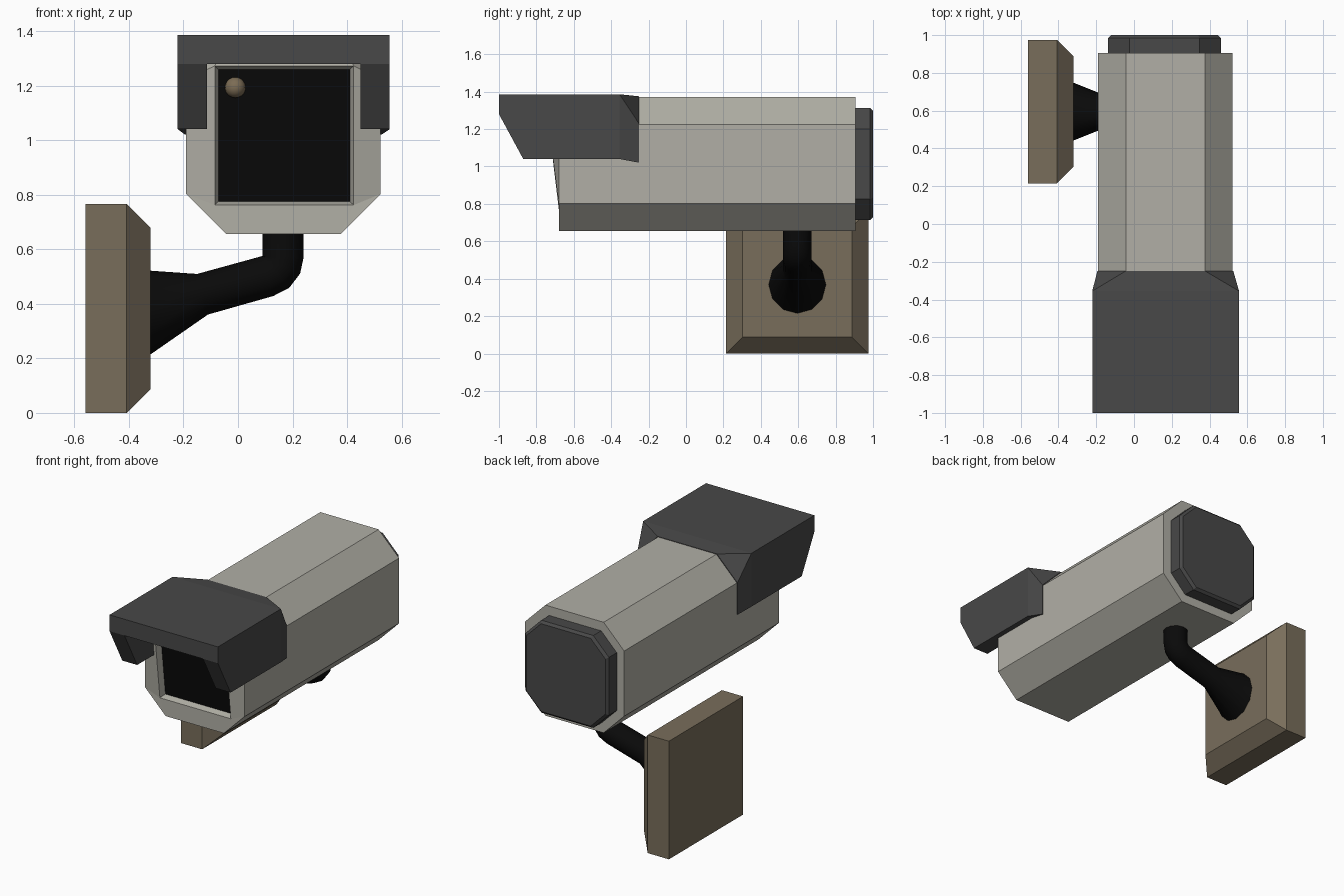
import bpy, bmesh, math
from mathutils import Vector

if "Cube" in bpy.data.objects:
    bpy.data.objects.remove(bpy.data.objects["Cube"])


def material(name, rgb):
    m = bpy.data.materials.new(name)
    m.diffuse_color = (*rgb, 1)
    m.use_nodes = True
    m.node_tree.nodes["Principled BSDF"].inputs["Base Color"].default_value = m.diffuse_color
    return m


SHELL = material("warm light grey", (0.44, 0.43, 0.38))
DARK = material("dark grey", (0.065, 0.065, 0.065))
BLACK = material("near black", (0.003, 0.003, 0.003))
BROWN = material("dull brown", (0.19, 0.155, 0.105))
LAMP = material("lamp tan", (0.2, 0.15, 0.09))


def loft(name, rings, mats, caps=None, last_mat=0):
    """Skin a list of equal-length rings; caps lists index tuples closing each end."""
    bm = bmesh.new()
    rows = [[bm.verts.new(p) for p in r] for r in rings]
    n = len(rows[0])
    for a, b in zip(rows, rows[1:]):
        for i in range(n):
            j = (i + 1) % n
            bm.faces.new((a[i], a[j], b[j], b[i]))
    for row, mat in ((rows[0], 0), (rows[-1], last_mat)):
        for idx in caps or [range(n)]:
            bm.faces.new([row[i] for i in idx]).material_index = mat
    bmesh.ops.remove_doubles(bm, verts=bm.verts, dist=1e-5)
    bmesh.ops.recalc_face_normals(bm, faces=bm.faces)
    me = bpy.data.meshes.new(name)
    bm.to_mesh(me)
    bm.free()
    ob = bpy.data.objects.new(name, me)
    bpy.context.collection.objects.link(ob)
    for m in mats:
        me.materials.append(m)
    return ob


def octagon(x0, x1, z0, z1, c, y):
    """Rectangle with corners cut by c; c = 0 doubles the corners. y may depend on z."""
    pts = [(x0 + c, z0), (x1 - c, z0), (x1, z0 + c), (x1, z1 - c),
           (x1 - c, z1), (x0 + c, z1), (x0, z1 - c), (x0, z0 + c)]
    return [(x, y(z) if callable(y) else y, z) for x, z in pts]


def slant(offset):
    return lambda z: -0.68 + offset - 0.12 * (z - 0.77)


# camera body: eight-sided tube, leaning front rim and recessed black window
loft("camera_body", [
    octagon(-0.19, 0.522, 0.655, 1.372, 0.147, 0.905),
    octagon(-0.19, 0.522, 0.655, 1.372, 0.147, -0.68),
    octagon(-0.085, 0.424, 0.762, 1.272, 0, slant(0)),
    octagon(-0.072, 0.41, 0.775, 1.259, 0, slant(0.04)),
], [SHELL, BLACK], last_mat=1)

# rear cap with a small bevelled edge
loft("rear_cap", [
    octagon(-0.137, 0.46, 0.713, 1.312, 0.112, 0.88),
    octagon(-0.137, 0.46, 0.713, 1.312, 0.112, 0.985),
    octagon(-0.122, 0.445, 0.728, 1.297, 0.106, 1.0),
], [DARK])

# sun hood: U section, raked front, tapering back onto the body
U = [(-0.221, 1.04), (-0.221, 1.28), (-0.221, 1.386), (-0.221, 1.386),
     (0.556, 1.386), (0.556, 1.386), (0.556, 1.28), (0.556, 1.04),
     (0.449, 1.04), (0.449, 1.28), (-0.114, 1.28), (-0.114, 1.04)]
U_back = [(-0.194, 1.02), (-0.194, 1.12), (-0.194, 1.227), (-0.046, 1.375),
          (0.378, 1.375), (0.526, 1.227), (0.526, 1.12), (0.526, 1.02),
          (0.449, 1.02), (0.449, 1.28), (-0.114, 1.28), (-0.114, 1.02)]
loft("sun_hood", [
    [(x, -1.0 if z > 1.2 else -0.87, z) for x, z in U],
    [(x, -0.355, z) for x, z in U],
    [(x, -0.25, z) for x, z in U_back],
], [DARK], caps=[(0, 1, 10, 11), (6, 7, 8, 9), (1, 2, 3, 4, 5, 6, 9, 10)])


# wall plate: square block with a chamfered face
def plate_ring(x, inset):
    y0, y1, z0, z1 = 0.215 + inset, 0.975 - inset, inset, 0.766 - inset
    return [(x, y0, z0), (x, y1, z0), (x, y1, z1), (x, y0, z1)]


loft("wall_plate", [plate_ring(-0.56, 0), plate_ring(-0.408, 0),
                    plate_ring(-0.32, 0.088)], [BROWN])


# bracket arm: flared foot, rising tube, tight elbow up into the body
def arm_ring(x, z, angle, r, sides=12):
    a = math.radians(angle)
    up = Vector((-math.sin(a), 0, math.cos(a)))
    side = Vector((0, 1, 0))
    c = Vector((x, 0.595, z))
    return [c + r * (math.cos(t) * up + math.sin(t) * side)
            for t in (2 * math.pi * i / sides for i in range(sides))]


arm = loft("bracket_arm", [arm_ring(*p) for p in [
    (-0.33, 0.365, 0, 0.157), (-0.13, 0.435, 15, 0.077),
    (0.11, 0.502, 15, 0.076), (0.139, 0.517, 40, 0.076),
    (0.159, 0.543, 65, 0.076), (0.165, 0.573, 90, 0.076),
    (0.165, 0.70, 90, 0.076)]], [BLACK])

# small indicator lamp in the window corner
bpy.ops.mesh.primitive_uv_sphere_add(segments=16, ring_count=10, radius=0.038,
                                     location=(-0.01, slant(0.04)(1.193), 1.193))
lamp = bpy.context.object
lamp.name = "indicator_lamp"
lamp.data.materials.append(LAMP)

# smooth the round parts
for ob in (arm, lamp):
    bpy.ops.object.select_all(action='DESELECT')
    ob.select_set(True)
    bpy.context.view_layer.objects.active = ob
    bpy.ops.object.shade_smooth_by_angle(angle=math.radians(40))
